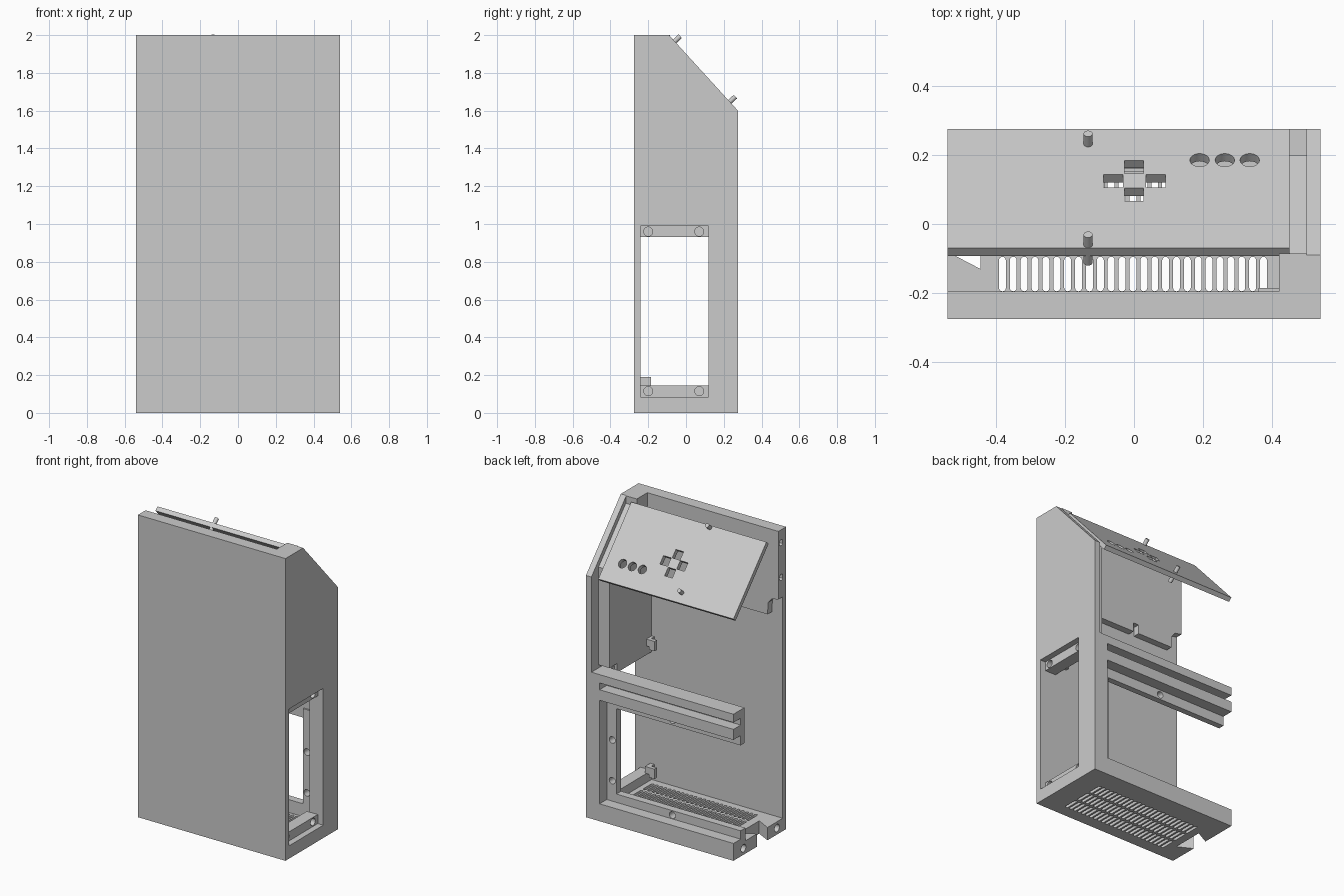
import bpy, bmesh, math
from mathutils import Matrix, Vector

if "Cube" in bpy.data.objects:
    bpy.data.objects.remove(bpy.data.objects["Cube"], do_unlink=True)

grey = bpy.data.materials.new("plain grey")
grey.use_nodes = True
grey.diffuse_color = (0.6, 0.6, 0.6, 1)
grey.node_tree.nodes["Principled BSDF"].inputs["Base Color"].default_value = (0.6, 0.6, 0.6, 1)

# How profile coordinates (a, b) and depth c map to x, y, z
AXES = {"x": lambda a, b, c: (c, a, b),
        "y": lambda a, b, c: (a, c, b),
        "z": lambda a, b, c: (a, b, c)}


def make(name, bm):
    bmesh.ops.recalc_face_normals(bm, faces=bm.faces)
    mesh = bpy.data.meshes.new(name)
    bm.to_mesh(mesh)
    bm.free()
    mesh.materials.append(grey)
    obj = bpy.data.objects.new(name, mesh)
    bpy.context.collection.objects.link(obj)
    return obj


def add_prism(bm, pts, axis, lo, hi):
    rings = [[bm.verts.new(AXES[axis](a, b, c)) for a, b in pts] for c in (lo, hi)]
    bm.faces.new(rings[0])
    bm.faces.new(rings[1])
    n = len(pts)
    for i in range(n):
        j = (i + 1) % n
        bm.faces.new((rings[0][i], rings[0][j], rings[1][j], rings[1][i]))


def rect(a0, a1, b0, b1):
    return [(a0, b0), (a1, b0), (a1, b1), (a0, b1)]


def disc(a, b, r, n=20):
    return [(a + r * math.cos(math.tau * i / n), b + r * math.sin(math.tau * i / n)) for i in range(n)]


def slot(a, b0, b1, r, n=6):
    top = [(a + r * math.cos(math.pi * i / n), b1 - r + r * math.sin(math.pi * i / n)) for i in range(n + 1)]
    return top + [(2 * a - p, b0 + b1 - q) for p, q in top]


def prism(name, pts, axis, lo, hi, cuts=()):
    """Extruded profile, with a list of (profile, axis, lo, hi) cut out."""
    bm = bmesh.new()
    add_prism(bm, pts, axis, lo, hi)
    obj = make(name, bm)
    if cuts:
        bm = bmesh.new()
        for cut in cuts:
            add_prism(bm, *cut)
        cutter = make(name + "_cutter", bm)
        cutter.hide_render = True
        mod = obj.modifiers.new("cut", "BOOLEAN")
        mod.object, mod.operation, mod.solver = cutter, "DIFFERENCE", "EXACT"
        bpy.context.view_layer.update()
        done = obj.evaluated_get(bpy.context.evaluated_depsgraph_get())
        mesh = bpy.data.meshes.new_from_object(done)
        obj.modifiers.clear()
        obj.data = mesh
        bpy.data.objects.remove(cutter, do_unlink=True)
    return obj


def box(name, x0, x1, y0, y1, z0, z1, cuts=()):
    return prism(name, rect(x0, x1, y0, y1), "z", z0, z1, cuts)


W, D = 0.54, 0.275           # half width and half depth
INNER = -0.24                # inner face of the front wall

# Front wall with its thicker upper part
box("front_wall", -W, W, -D, INNER, 0, 2)
lower_edge = [(-W, 2), (-W, 1.55), (-0.49, 1.54), (-0.465, 1.51), (-0.46, 1.43),
              (-0.2, 1.43), (-0.2, 1.49), (-0.16, 1.49), (-0.16, 1.43), (0.45, 1.43), (0.45, 2)]
prism("front_wall_upper", lower_edge, "y", INNER, -0.195,
      [(disc(-0.225, z, 0.02), "x", -0.6, -0.42) for z in (1.685, 1.915)])

# Floor with vent slots, dovetail notch and end screw holes
vents = [(slot(-0.381 + 0.0315 * i, y, y + 0.1, 0.01), "z", -0.1, 0.3)
         for i in range(25) for y in (-0.195, -0.08, 0.035)]
dovetail = [(-0.56, -0.07), (-0.445, -0.13), (-0.445, 0.08), (-0.56, 0.02)]
floor_holes = [(disc(y, 0.043, 0.025), "x", -0.6, -0.48) for y in (-0.18, 0.17)]
box("floor", -W, W, INNER, 0.2, 0, 0.085, vents + [(dovetail, "z", -0.1, 0.3)] + floor_holes)
box("floor_back_lip", -W, W, 0.2, D, 0, 0.115)
box("floor_back_flange", -W, 0.44, 0.15, 0.2, 0.085, 0.17,
    [(disc(-0.04, 0.14, 0.022), "y", 0.1, 0.3)])

# Side wall: outer skin with a window, thick upper lining and rear posts
profile = [(-D, 0), (D, 0), (D, 1.6), (-0.09, 2), (-D, 2)]
prism("side_wall", profile, "x", 0.5, W, [(rect(INNER, 0.12, 0.085, 0.99), "x", 0.4, 0.6)])
lining = [(INNER, 0.99), (0.2, 0.99), (0.2, 1.637), (-0.085, 1.95), (-0.085, 2), (INNER, 2)]
prism("side_wall_lining", lining, "x", 0.42, 0.5)
box("rear_post", 0.44, 0.5, 0.12, D, 0.085, 0.97)
box("rear_post_flange", 0.37, 0.44, 0.15, 0.2, 0.085, 0.80,
    [(disc(0.40, z, 0.022), "y", 0.1, 0.3) for z in (0.25, 0.52)])

# Flanges inside the side window, each with two screw holes
for name, z in (("window_bottom_flange", 0.085), ("window_top_flange", 0.93)):
    box(name, 0.42, 0.5, INNER, 0.12, z, z + 0.06,
        [(disc(y, z + 0.03, 0.024), "x", 0.46, 0.6) for y in (-0.2, 0.07)])

# Small corner clips beside the front wall
for name, z in (("lower_clip", 0.145), ("upper_clip", 0.99)):
    box(name, 0.40, 0.43, INNER, -0.185, z, z + 0.045)
    box(name + "_finger", 0.36, 0.40, -0.21, -0.185, z - 0.02, z + 0.045)

# Rear cross beam: web, two rails and a screw hole
box("beam_web", -W, 0.46, 0.16, 0.2, 0.735, 0.97, [(disc(-0.04, 0.768, 0.022), "y", 0.1, 0.3)])
box("beam_lower_rail", -W, 0.5, 0.2, D, 0.80, 0.87)
box("beam_upper_rail", -W, 0.5, 0.2, D, 0.915, 0.97)

# Sloped control panel, drawn flat (x across, second axis down the slope) and tilted
down = Vector((0, 0.365, -0.4)).normalized()
out = Vector((0, 0.4, 0.365)).normalized()
tilt = Matrix(((1, 0, 0, 0),
               (0, down.y, out.y, -0.09),
               (0, down.z, out.z, 2),
               (0, 0, 0, 1)))


def along(y):
    return (y + 0.09) / down.y


buttons = [(0, 0.165), (0, 0.085), (-0.06, 0.124), (0.063, 0.124)]
cuts = [(rect(x - 0.028, x + 0.028, along(y) - 0.028, along(y) + 0.028), "z", -0.1, 0.1)
        for x, y in buttons]
cuts += [(disc(x, along(0.185), 0.028, 24), "z", -0.1, 0.1) for x in (0.19, 0.263, 0.335)]
panel = box("control_panel", -W, 0.45, along(-0.07), along(D), -0.03, 0, cuts)
panel.data.transform(tilt)

# Pins through the panel
for name, y in (("upper_pin", -0.06), ("lower_pin", 0.232)):
    pin = prism(name, disc(-0.133, along(y), 0.013), "z", -0.07, 0.04)
    pin.data.transform(tilt)

# Smooth the round holes, keep every other edge sharp
for obj in bpy.context.view_layer.objects:
    obj.select_set(obj.type == "MESH")
bpy.context.view_layer.objects.active = panel
bpy.ops.object.shade_smooth_by_angle(angle=math.radians(31))
